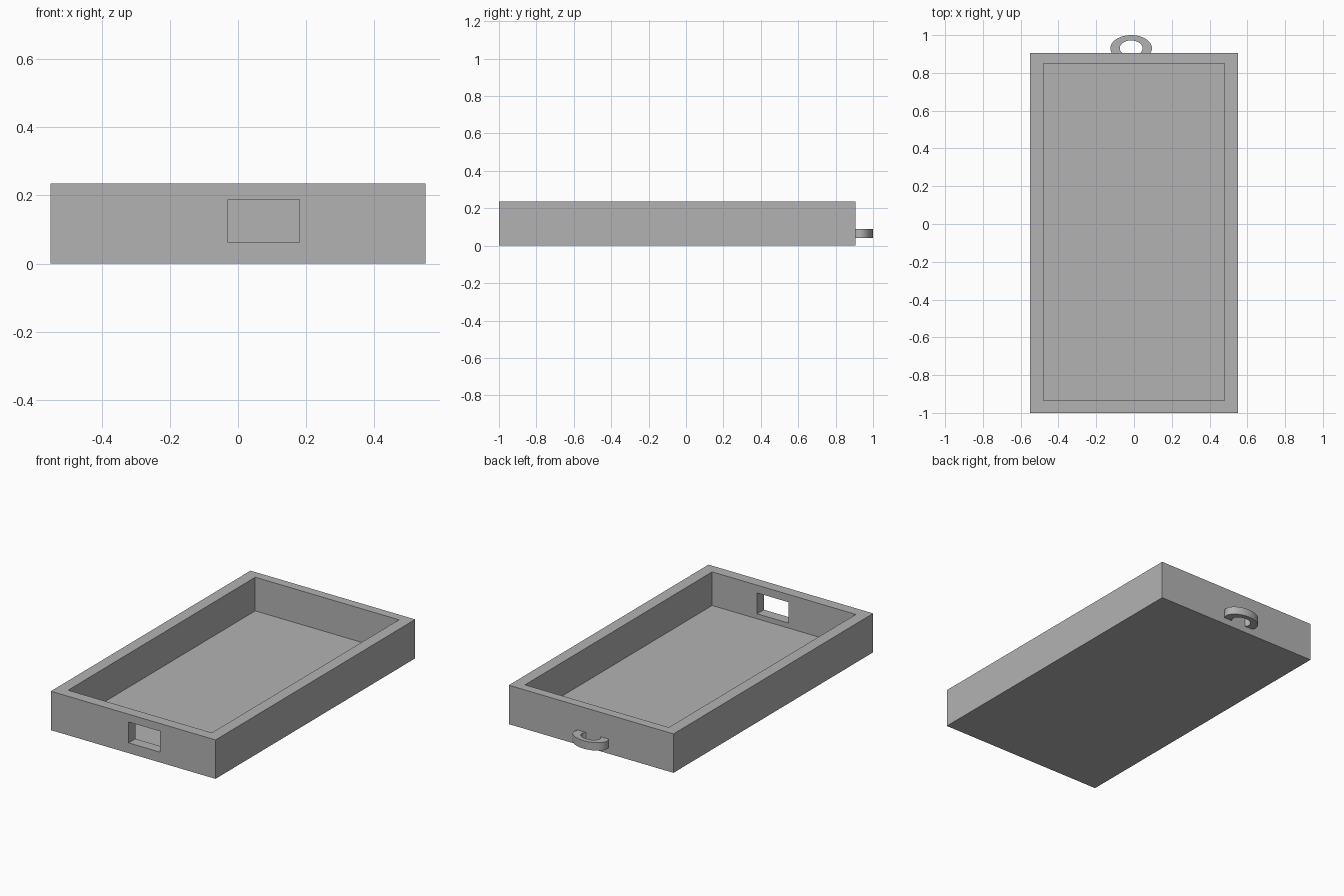
import bpy
import bmesh
import math

if "Cube" in bpy.data.objects:
    bpy.data.objects.remove(bpy.data.objects["Cube"], do_unlink=True)

# Single grey material
grey = bpy.data.materials.new("plain grey")
grey.use_nodes = True
COLOR = (0.45, 0.45, 0.45, 1)
grey.diffuse_color = COLOR
grey.node_tree.nodes["Principled BSDF"].inputs["Base Color"].default_value = COLOR


def add_object(name, bm):
    bmesh.ops.recalc_face_normals(bm, faces=bm.faces)
    mesh = bpy.data.meshes.new(name)
    bm.to_mesh(mesh)
    bm.free()
    mesh.materials.append(grey)
    obj = bpy.data.objects.new(name, mesh)
    bpy.context.collection.objects.link(obj)
    return obj


def add_box(name, low, high):
    bm = bmesh.new()
    bmesh.ops.create_cube(bm, size=1)
    for v in bm.verts:
        v.co = [(a + b) / 2 + c * (b - a) for a, b, c in zip(low, high, v.co)]
    return add_object(name, bm)


def cut(target, cutter):
    mod = target.modifiers.new(cutter.name, "BOOLEAN")
    mod.operation = "DIFFERENCE"
    mod.solver = "EXACT"
    mod.object = cutter
    cutter.hide_render = True
    cutter.hide_viewport = True
    cutter.display_type = "WIRE"


# Open tray with a rectangular window in the front wall
tray = add_box("tray", (-0.55, -1, 0), (0.55, 0.905, 0.235))
cut(tray, add_box("cavity_cutter", (-0.48, -0.935, 0.032), (0.48, 0.85, 0.4)))
cut(tray, add_box("window_cutter", (-0.03, -1.1, 0.062), (0.18, -0.8, 0.188)))

# Apply the cuts and remove the cutters
bpy.context.view_layer.update()
depsgraph = bpy.context.evaluated_depsgraph_get()
tray.data = bpy.data.meshes.new_from_object(tray.evaluated_get(depsgraph))
tray.modifiers.clear()
for name in ("cavity_cutter", "window_cutter"):
    bpy.data.objects.remove(bpy.data.objects[name], do_unlink=True)

# Flat oval ring, partly sunk into the back wall
bm = bmesh.new()
SIDES = 64
section = [(0.11, 0.07, 0.04), (0.11, 0.07, 0.088), (0.06, 0.042, 0.088), (0.06, 0.042, 0.04)]
loops = []
for rx, ry, z in section:
    angles = [math.tau * i / SIDES for i in range(SIDES)]
    loops.append([bm.verts.new((-0.015 + rx * math.cos(a), 0.93 + ry * math.sin(a), z))
                  for a in angles])
for k, loop in enumerate(loops):
    after = loops[(k + 1) % len(loops)]
    for i in range(SIDES):
        j = (i + 1) % SIDES
        bm.faces.new((loop[i], loop[j], after[j], after[i]))
ring = add_object("hanging_ring", bm)
bpy.ops.object.select_all(action="DESELECT")
ring.select_set(True)
bpy.context.view_layer.objects.active = ring
bpy.ops.object.shade_smooth_by_angle(angle=math.radians(35))
